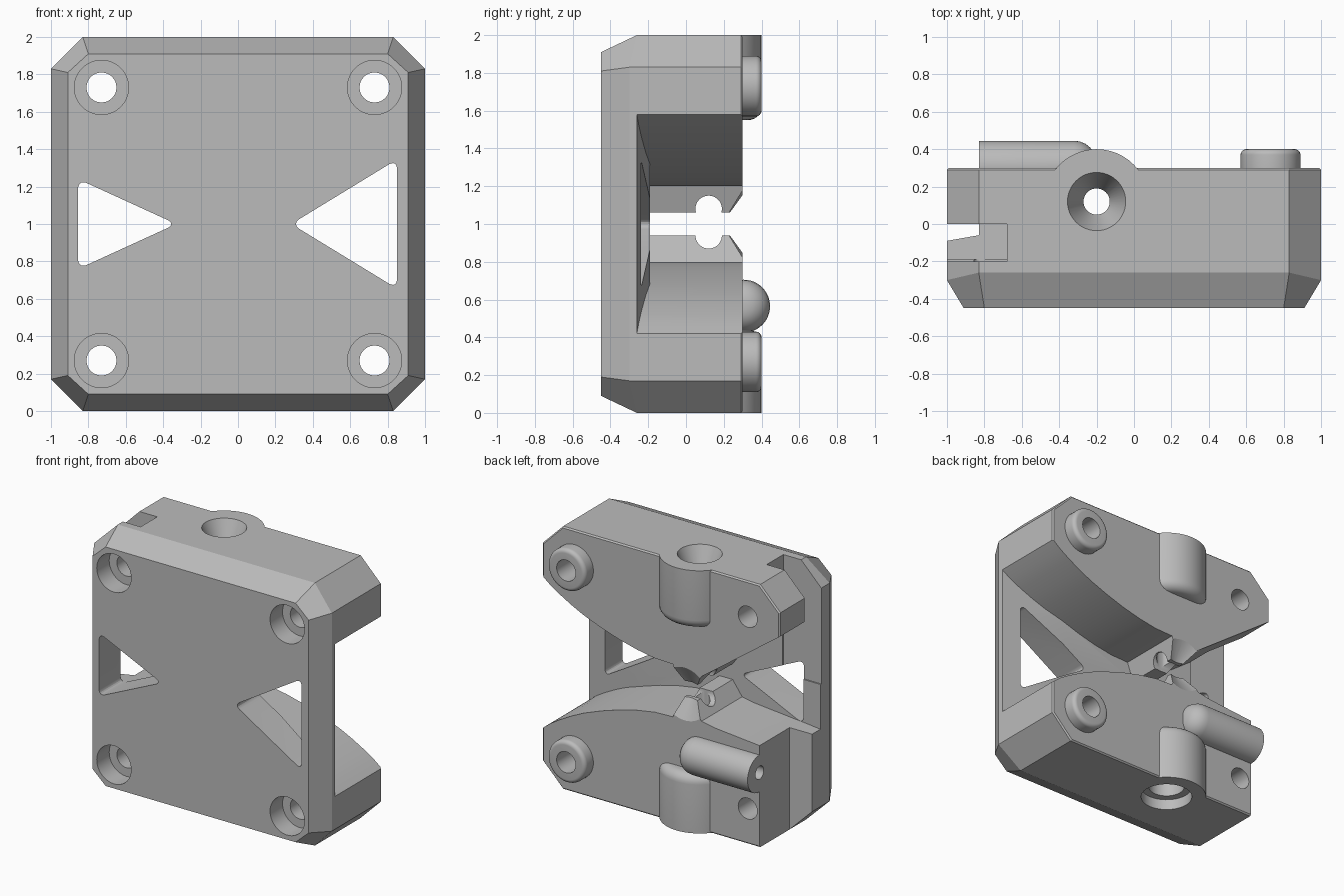
import bpy, bmesh, math
from mathutils import Matrix, Vector

old = bpy.data.objects.get("Cube")
if old:
    bpy.data.objects.remove(old)

grey = bpy.data.materials.new("plain_grey")
grey.use_nodes = True
COLOUR = (0.5, 0.5, 0.5, 1)
grey.diffuse_color = COLOUR
grey.node_tree.nodes["Principled BSDF"].inputs["Base Color"].default_value = COLOUR


def finish(bm, name):
    bmesh.ops.recalc_face_normals(bm, faces=bm.faces)
    mesh = bpy.data.meshes.new(name)
    bm.to_mesh(mesh)
    bm.free()
    mesh.materials.append(grey)
    obj = bpy.data.objects.new(name, mesh)
    bpy.context.collection.objects.link(obj)
    return obj


def prism(name, points, axis, start, end, rounding=0):
    """Extrude a 2D outline along y (points are x, z) or z (points are x, y)."""
    def place(p, d):
        return (p[0], d, p[1]) if axis == "y" else (p[0], p[1], d)
    bm = bmesh.new()
    low = [bm.verts.new(place(p, start)) for p in points]
    high = [bm.verts.new(place(p, end)) for p in points]
    bm.faces.new(low)
    bm.faces.new(high)
    n = len(points)
    for i in range(n):
        j = (i + 1) % n
        bm.faces.new((low[i], low[j], high[j], high[i]))
    if rounding:
        edges = [bm.edges.get((a, b)) for a, b in zip(low, high)]
        bmesh.ops.bevel(bm, geom=edges, offset=rounding, segments=6,
                        profile=0.5, affect="EDGES")
    return finish(bm, name)


def rod(name, start, end, r1, r2=None, rounding=0):
    """Cylinder or cone between two points, optionally with a rounded far rim."""
    a, b = Vector(start), Vector(end)
    bm = bmesh.new()
    bmesh.ops.create_cone(bm, cap_ends=True, segments=48, radius1=r1,
                          radius2=r1 if r2 is None else r2, depth=(b - a).length)
    if rounding:
        top = max(v.co.z for v in bm.verts)
        rim = [e for e in bm.edges if all(v.co.z > top - 1e-4 for v in e.verts)]
        bmesh.ops.bevel(bm, geom=rim, offset=rounding, segments=6,
                        profile=0.5, affect="EDGES")
    turn = Vector((0, 0, 1)).rotation_difference(b - a).to_matrix().to_4x4()
    bmesh.ops.transform(bm, matrix=Matrix.Translation((a + b) / 2) @ turn, verts=bm.verts)
    return finish(bm, name)


def combine(target, tool, operation):
    mod = target.modifiers.new(tool.name, "BOOLEAN")
    mod.object, mod.operation, mod.solver = tool, operation, "EXACT"
    bpy.context.view_layer.objects.active = target
    bpy.ops.object.modifier_apply(modifier=mod.name)
    bpy.data.objects.remove(tool)


def housing():
    # octagonal block with a sloped front rim and a fine back chamfer
    def ring(side, corner_z, corner_x, half, y_side, y_top):
        pts = []
        for sx, sz in ((1, 1), (-1, 1), (-1, -1), (1, -1)):
            pair = [(sx * side, y_side, 1 + sz * corner_z),
                    (sx * corner_x, y_top, 1 + sz * half)]
            pts += pair if sx * sz > 0 else pair[::-1]
        return pts
    bm = bmesh.new()
    rings = [[bm.verts.new(p) for p in r] for r in (
        ring(.91, .81, .8, .91, -.45, -.45),
        ring(1, .83, .83, 1, -.3, -.26),
        ring(1, .83, .83, 1, .29, .29),
        ring(.99, .826, .826, .99, .3, .3))]
    for a, b in zip(rings, rings[1:]):
        for i in range(8):
            j = (i + 1) % 8
            bm.faces.new((a[i], a[j], b[j], b[i]))
    bm.faces.new(rings[0])
    bm.faces.new(rings[-1])
    return finish(bm, "clamp_housing")


body = housing()

# throat between the upper and lower jaws, its floor sloping at one side
curve = [(1.1, .63), (1, .58), (.93, .525), (.85, .475), (.75, .42), (.65, .372),
         (.5, .315), (.35, .267), (.2, .23), (.05, .205), (-.1, .2), (-.15, .06), (-.26, .06)]
upper = [(x, 1 + h) for x, h in curve] + [(-.34, 1.17), (-.45, 1.25), (-1, 1.65), (-1.1, 1.72)]
lower = [(x, 1 - h) for x, h in curve] + [(-.34, .83), (-.45, .81), (-.84, .775), (-1.1, .75)]
throat = prism("throat", upper + lower[::-1], "y", -.35, .6)
floor = [(-1.3, -.5), (-1.3, -.19), (.5, -.19), (1, -.26), (1.3, -.3), (1.3, -.5)]
combine(throat, prism("throat_floor", floor, "z", -.5, 2.5), "DIFFERENCE")
combine(body, throat, "DIFFERENCE")

# relieved side of the lower jaw and slot in the upper jaw
relief = [(-1.2, -.125), (-1, -.09), (-.83, -.06), (-.83, .6), (-1.2, .6)]
combine(body, prism("side_relief", relief, "z", -.1, 1.1), "DIFFERENCE")
slot = [(-1.2, -.2), (-.68, -.2), (-.68, 0), (-1.2, 0)]
combine(body, prism("upper_slot", slot, "z", 1.1, 2.1), "DIFFERENCE")

# vertical bulges around the guide bore
HX, HY = -.2, .12
combine(body, rod("upper_bulge", (HX, HY, 2), (HX, HY, 1.55), .28, rounding=.07), "UNION")
combine(body, rod("lower_bulge", (HX, HY, 0), (HX, HY, .44), .28, rounding=.07), "UNION")

# sideways tube with a rounded inner end
combine(body, rod("side_tube", (-.83, .305, .565), (-.2, .305, .565), .14,
                  rounding=.12), "UNION")

# raised bosses on one side
for z in (.27, 1.73):
    combine(body, rod("boss", (.73, .2, z), (.73, .4, z), .16, rounding=.03), "UNION")

# screw holes with counterbores
for x in (-.73, .73):
    for z in (.27, 1.73):
        combine(body, rod("screw_hole", (x, -.6, z), (x, .6, z), .08), "DIFFERENCE")
        combine(body, rod("counterbore", (x, -.6, z), (x, -.3, z), .145), "DIFFERENCE")

# guide bore, countersunk above and counterbored below
combine(body, rod("guide_bore", (HX, HY, -.1), (HX, HY, 2.1), .07), "DIFFERENCE")
combine(body, rod("countersink", (HX, HY, 1.8), (HX, HY, 2.01), .07, .16), "DIFFERENCE")
combine(body, rod("lower_recess", (HX, HY, -.1), (HX, HY, .08), .18), "DIFFERENCE")
combine(body, rod("lower_counterbore", (HX, HY, -.1), (HX, HY, .2), .125), "DIFFERENCE")

# conical relief and cross groove at the jaw tips
combine(body, rod("tip_cone", (HX, .2, 1), (HX, .32, 1), .03, .235), "DIFFERENCE")
for z in (.94, 1.08):
    combine(body, rod("tip_groove", (-.6, HY, z), (.2, HY, z), .07), "DIFFERENCE")

# small bore in the tube end
combine(body, rod("tube_bore", (-.9, .3, .57), (-.35, .3, .57), .05), "DIFFERENCE")

# triangular windows
for name, pts in (("small_window", [(-.855, 1.24), (-.855, .76), (-.33, 1)]),
                  ("large_window", [(.85, 1.345), (.85, .655), (.285, 1)])):
    combine(body, prism(name, pts, "y", -.6, -.1, .05), "DIFFERENCE")

bpy.ops.object.select_all(action="DESELECT")
body.select_set(True)
bpy.context.view_layer.objects.active = body
bpy.ops.object.shade_smooth_by_angle(angle=math.radians(18))
